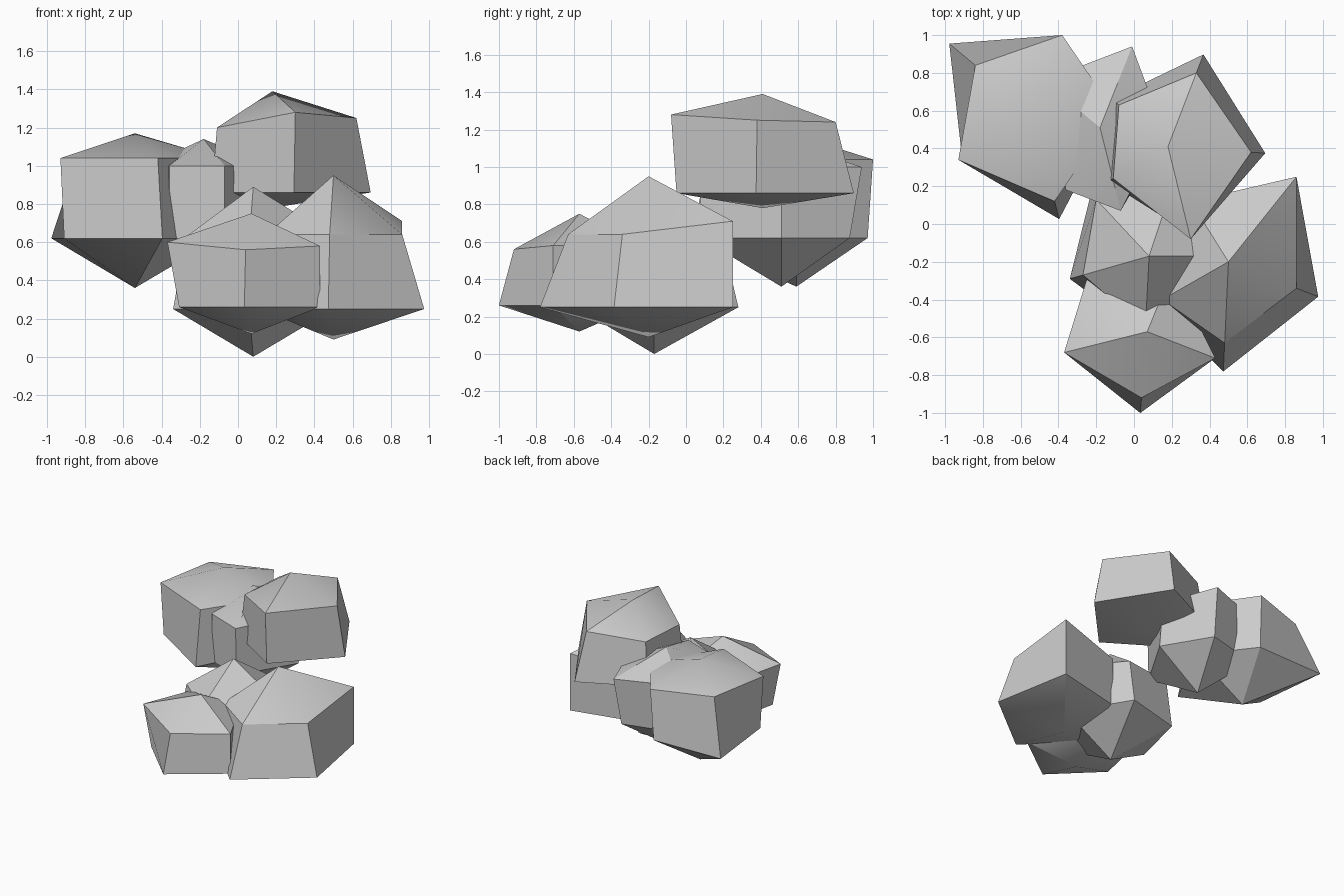
import bpy
import bmesh
import math
from mathutils import Vector

if "Cube" in bpy.data.objects:
    bpy.data.objects.remove(bpy.data.objects["Cube"], do_unlink=True)

# Single stone colour
stone = bpy.data.materials.new("stone_grey")
stone.use_nodes = True
grey = (0.6, 0.6, 0.6, 1.0)
stone.diffuse_color = grey
stone.node_tree.nodes["Principled BSDF"].inputs["Base Color"].default_value = grey


def rock(name, centre, heights, corners, flare, lift=(0, 0, 0, 0, 0)):
    """Five-sided boulder: apex, shoulder ring, flared belly ring, lower apex.

    corners are shoulder offsets from the centre, counter-clockwise from +x;
    flare scales each corner outward for the belly; lift raises shoulders."""
    top, shoulder, belly, bottom = heights
    mid = Vector(centre)
    bm = bmesh.new()
    crown = bm.verts.new((*mid, top))
    base = bm.verts.new((*mid, bottom))
    upper, lower = [], []
    for offset, scale, rise in zip(corners, flare, lift):
        offset = Vector(offset)
        upper.append(bm.verts.new((*(mid + offset), shoulder + rise)))
        lower.append(bm.verts.new((*(mid + offset * scale), belly)))
    count = len(upper)
    for i in range(count):
        j = (i + 1) % count
        bm.faces.new((crown, upper[i], upper[j]))
        bm.faces.new((upper[i], lower[i], lower[j], upper[j]))
        bm.faces.new((base, lower[j], lower[i]))
    bmesh.ops.recalc_face_normals(bm, faces=bm.faces)
    mesh = bpy.data.meshes.new(name)
    bm.to_mesh(mesh)
    bm.free()
    mesh.materials.append(stone)
    obj = bpy.data.objects.new(name, mesh)
    bpy.context.collection.objects.link(obj)
    return obj


# Upper, rear group
rocks = [
    rock("rear_right_rock", (-0.54, 0.59), (1.17, 1.04, 0.62, 0.36),
         [(0.44, 0), (0.16, 0.41), (-0.30, 0.25), (-0.39, -0.25), (0.12, -0.47)],
         (1, 0.93, 1.46, 0.95, 1.2)),
    rock("rear_middle_rock", (-0.18, 0.51), (1.14, 1.0, 0.62, 0.36),
         [(0.33, 0), (0.17, 0.43), (-0.3, 0.25), (-0.18, -0.33), (0.11, -0.44)],
         (1.1, 0.85, 1, 1, 0.98)),
    rock("top_rock", (0.18, 0.41), (1.39, 1.24, 0.86, 0.78),
         [(0.44, -0.03), (0.15, 0.39), (-0.26, 0.22), (-0.29, -0.17), (0.12, -0.49)],
         (1.17, 1.25, 1.15, 1.1, 0.94), (0.01, 0, -0.04, -0.04, 0.04)),
]

# Lower, front group
rocks += [
    rock("front_left_rock", (0.5, -0.2), (0.95, 0.64, 0.25, 0.09),
         [(0.36, -0.14), (0.36, 0.45), (-0.2, 0.32), (-0.35, -0.2), (-0.02, -0.43)],
         (1.32, 1, 1, 1.1, 1.35), (0, 0.07, 0, 0, 0)),
    rock("front_rock", (0.07, -0.57), (0.75, 0.58, 0.26, 0.12),
         [(0.36, -0.14), (0.13, 0.32), (-0.31, 0.31), (-0.44, -0.11), (-0.03, -0.35)],
         (1, 1, 0.95, 0.86, 1.23), (0, 0, 0, 0.02, -0.02)),
    rock("lowest_rock", (0.08, -0.17), (0.89, 0.63, 0.25, 0),
         [(0.42, 0), (0.12, 0.36), (-0.28, 0.3), (-0.35, -0.1), (-0.02, -0.38)],
         (1, 1.25, 1.1, 1.2, 1.1)),
]

# Soften only the shallow ridges
bpy.ops.object.select_all(action="DESELECT")
for obj in rocks:
    obj.select_set(True)
bpy.context.view_layer.objects.active = rocks[0]
bpy.ops.object.shade_smooth_by_angle(angle=math.radians(30))
